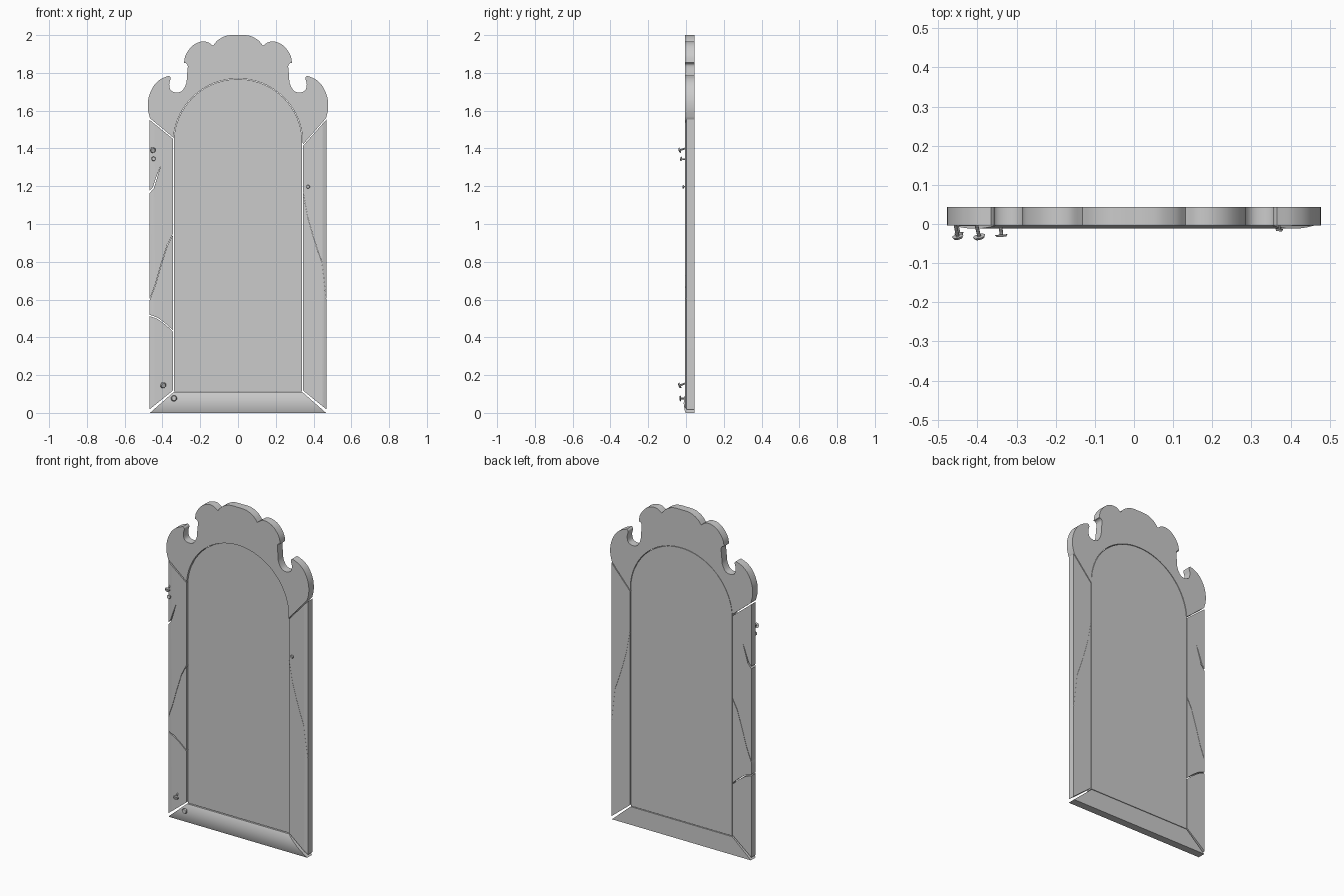
import bpy, bmesh, math
from mathutils import Vector, Matrix, Euler

if "Cube" in bpy.data.objects:
    bpy.data.objects.remove(bpy.data.objects["Cube"])

BACK = 0.044


def finish(name, bm, smooth=True):
    bmesh.ops.recalc_face_normals(bm, faces=bm.faces[:])
    me = bpy.data.meshes.new(name)
    bm.to_mesh(me)
    bm.free()
    ob = bpy.data.objects.new(name, me)
    bpy.context.collection.objects.link(ob)
    if smooth:
        bpy.ops.object.select_all(action='DESELECT')
        ob.select_set(True)
        bpy.context.view_layer.objects.active = ob
        bpy.ops.object.shade_smooth_by_angle(angle=math.radians(30))
    return ob


def slab(name, pts, y0, y1, smooth=True):
    bm = bmesh.new()
    f = bm.faces.new([bm.verts.new((x, y0, z)) for x, z in pts])
    r = bmesh.ops.extrude_face_region(bm, geom=[f])
    vs = [v for v in r['geom'] if isinstance(v, bmesh.types.BMVert)]
    bmesh.ops.translate(bm, verts=vs, vec=(0, y1 - y0, 0))
    return finish(name, bm, smooth)


def curve(pts, n=5):
    """Smooth curve through points, last point left out."""
    p = [Vector(q) for q in pts]
    p = [2 * p[0] - p[1]] + p + [2 * p[-1] - p[-2]]
    out = []
    for i in range(1, len(p) - 2):
        a, b, c, d = p[i - 1:i + 3]
        for k in range(n):
            t = k / n
            v = 0.5 * (2 * b + (c - a) * t + (2 * a - 5 * b + 4 * c - d) * t * t
                       + (3 * b - a - 3 * c + d) * t ** 3)
            out.append((v.x, v.y))
    return out


def rail(name, place, lo, hi, profile, n=16):
    """Moulded strip: t runs from the outer to the inner edge, lo/hi give its ends."""
    bm = bmesh.new()
    rows = []
    for i in range(n + 1):
        t = i / n
        a, b, y = lo(t), hi(t), profile(t)
        rows.append([bm.verts.new(place(t, s, d))
                     for s, d in ((a, y), (b, y), (b, BACK), (a, BACK))])
    for r, q in zip(rows, rows[1:]):
        for j in range(4):
            k = (j + 1) % 4
            bm.faces.new((r[j], r[k], q[k], q[j]))
    bm.faces.new(rows[0])
    bm.faces.new(rows[-1])
    return finish(name, bm)


def line(*zs):
    """Evenly spaced heights from outer edge to inner edge."""
    def f(t):
        u = t * (len(zs) - 1)
        i = min(int(u), len(zs) - 2)
        return zs[i] + (zs[i + 1] - zs[i]) * (u - i)
    return f


def gap(f, g=0.004):
    return lambda t: f(t) - g


def side_profile(t):
    return 0.002 - 0.007 * min(1, t / 0.15) + 0.001 * t


def bottom_profile(t):
    return 0.004 - 0.016 * math.sin(math.pi * (0.1 + 0.85 * t)) ** 0.8


def side(sign):
    return lambda t, s, d: (sign * (0.469 - 0.1255 * t), d, s)


# scalloped crest
arcs = [[(0.466, 1.56), (0.477, 1.61), (0.473, 1.67), (0.447, 1.73), (0.41, 1.766), (0.366, 1.785)],
        [(0.366, 1.785), (0.357, 1.772), (0.364, 1.74), (0.355, 1.707), (0.325, 1.696),
         (0.295, 1.706), (0.274, 1.745), (0.27, 1.79), (0.266, 1.835), (0.274, 1.85), (0.286, 1.854)],
        [(0.286, 1.854), (0.277, 1.895), (0.245, 1.94), (0.205, 1.963), (0.165, 1.964), (0.132, 1.944)],
        [(0.132, 1.944), (0.108, 1.972), (0.07, 1.994), (0.035, 2.0), (0, 2.0)]]
right = [p for a in arcs for p in curve(a)]
left = [(-x, z) for x, z in reversed(right)]
SPRING, R = 1.43, 0.343
arch = [(R * math.cos(a), SPRING + (R - 0.003) * math.sin(a))
        for a in (math.pi * (1 - i / 48) for i in range(1, 48))]
slab("crest", right + [(0, 2.0)] + left + [(-R, 1.458)] + arch + [(R, 1.42)], -0.004, BACK)

# arched mirror plate
r = 0.340
plate = [(r * math.cos(math.pi * i / 48), SPRING + (r - 0.003) * math.sin(math.pi * i / 48)) for i in range(49)]
slab("mirror_plate", plate + [(-r, 0.114), (r, 0.114)], 0.005, 0.043)

# broken left side rail
miter = line(0.018, 0.119)
crack_low = line(0.52, 0.505, 0.475, 0.437)
crack_mid = line(0.60, 0.68, 0.79, 0.89, 0.95)
rail("left_rail_bottom", side(-1), miter, gap(crack_low, 0.007), side_profile)
rail("left_rail_middle", side(-1), crack_low, gap(crack_mid, 0.006), side_profile)
top = rail("left_rail_top", side(-1), crack_mid, line(1.552, 1.45), side_profile)

# split in the upper left rail
cut = slab("split_cutter", [(-0.48, 1.148), (-0.445, 1.19), (-0.427, 1.25), (-0.408, 1.312),
                            (-0.432, 1.25), (-0.451, 1.195), (-0.48, 1.164)], -0.05, 0.08, False)
cut.hide_render = True
cut.hide_set(True)
mod = top.modifiers.new("split", 'BOOLEAN')
mod.object = cut
mod.operation = 'DIFFERENCE'
mod.solver = 'EXACT'

# right side rail with hairline crack
hair = line(0.59, 0.80, 0.87, 0.95, 1.04, 1.18)
rail("right_rail_bottom", side(1), miter, gap(hair, 0.003), side_profile, 20)
rail("right_rail_top", side(1), hair, line(1.554, 1.413), side_profile, 20)

# cushioned bottom rail
half = lambda t: 0.466 - 0.125 * t
rail("bottom_rail", lambda t, s, d: (s, d, 0.110 * t),
     lambda t: -half(t), half, bottom_profile)

# loose nails: x, z, head radius, how far out, tilt
nails = [(-0.45, 1.39, 0.015, 0.034, (18, 0, 12)), (-0.447, 1.345, 0.012, 0.026, (-8, 0, 10)),
         (-0.395, 0.145, 0.016, 0.034, (20, 0, 14)), (-0.339, 0.077, 0.016, 0.030, (0, 0, 4)),
         (0.371, 1.197, 0.010, 0.015, (4, 0, -6))]
for i, (x, z, rad, out, tilt) in enumerate(nails):
    bm = bmesh.new()
    M = (Matrix.Translation((x, -out, z))
         @ Euler([math.radians(a) for a in tilt]).to_matrix().to_4x4()
         @ Matrix.Rotation(math.radians(90), 4, 'X'))
    bmesh.ops.create_cone(bm, cap_ends=True, segments=16, radius1=rad, radius2=rad * 0.75, depth=0.006, matrix=M)
    stem = out + 0.012
    bmesh.ops.create_cone(bm, cap_ends=True, segments=10, radius1=rad * 0.3, radius2=rad * 0.3, depth=stem,
                          matrix=M @ Matrix.Translation((0, 0, -stem / 2)))
    finish("nail_%d" % (i + 1), bm)
